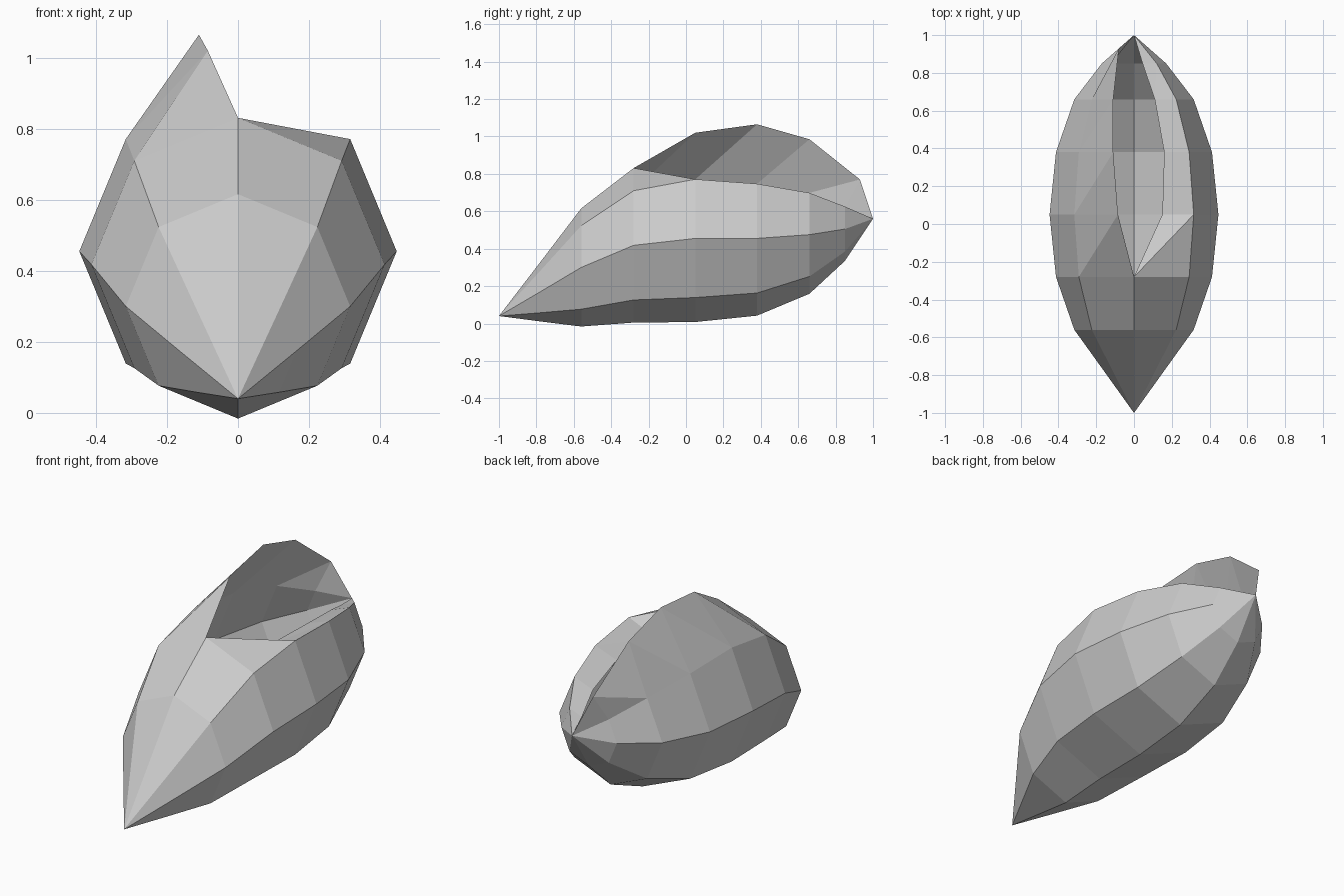
import bpy, bmesh, math

cube = bpy.data.objects.get("Cube")
if cube:
    bpy.data.objects.remove(cube, do_unlink=True)

mat = bpy.data.materials.new("pale_grey")
mat.use_nodes = True
grey = (0.6, 0.6, 0.6, 1)
mat.diffuse_color = grey
mat.node_tree.nodes["Principled BSDF"].inputs["Base Color"].default_value = grey

# Octagonal rings along the pod: y, centre height, radius
RINGS = [(-0.77, 0.175, 0.165), (-0.56, 0.3, 0.316), (-0.28, 0.418, 0.413),
         (0.05, 0.455, 0.447), (0.38, 0.455, 0.413), (0.66, 0.475, 0.316),
         (0.85, 0.505, 0.17)]
# Torn top seam: raised flap edge on one side, inward lip on the other
FLAP = [(-0.085, 0.05, 1.02), (-0.11, 0.38, 1.065), (-0.11, 0.66, 0.985),
        (-0.08, 0.93, 0.77)]
LIP = [(0.15, 0.05, 0.7), (0.16, 0.38, 0.7), (0.11, 0.66, 0.655),
       (0.045, 0.85, 0.595)]
CLOSED = 3  # rings before the seam opens

bm = bmesh.new()
front = bm.verts.new((0, -1, 0.04))
back = bm.verts.new((0, 1, 0.56))

# Each ring runs from the top seam on the left, round the bottom, to the right
rows = []
for i, (y, zc, r) in enumerate(RINGS):
    sides = [bm.verts.new((r * math.sin(k * math.pi / 4), y,
                           zc + r * math.cos(k * math.pi / 4)))
             for k in range(1, 8)]
    if i < CLOSED:
        top = bm.verts.new((0, y, zc + r))
        rows.append([top] + sides + [top])
    else:
        rows.append([bm.verts.new(LIP[i - CLOSED])] + sides
                    + [bm.verts.new(FLAP[i - CLOSED])])

# Shell between the rings; seam columns are split into triangles
for a, b in zip(rows, rows[1:]):
    for k in range(8):
        if k == 0:
            bm.faces.new((a[0], a[1], b[1]))
            bm.faces.new((a[0], b[1], b[0]))
        elif k == 7:
            bm.faces.new((a[7], a[8], b[8]))
            bm.faces.new((a[7], b[8], b[7]))
        else:
            bm.faces.new((a[k], a[k + 1], b[k + 1], b[k]))

# Pointed ends
for k in range(8):
    bm.faces.new((front, rows[0][k + 1], rows[0][k]))
    bm.faces.new((back, rows[-1][k], rows[-1][k + 1]))

# Face the shell outwards, judged by the bottom
bm.normal_update()
low = min(bm.faces, key=lambda f: f.calc_center_median().z)
bmesh.ops.recalc_face_normals(bm, faces=bm.faces[:])
bm.normal_update()
if low.normal.z > 0:
    bmesh.ops.reverse_faces(bm, faces=bm.faces[:])

mesh = bpy.data.meshes.new("pod_shell")
bm.to_mesh(mesh)
bm.free()
mesh.materials.append(mat)
pod = bpy.data.objects.new("pod_shell", mesh)
bpy.context.collection.objects.link(pod)
